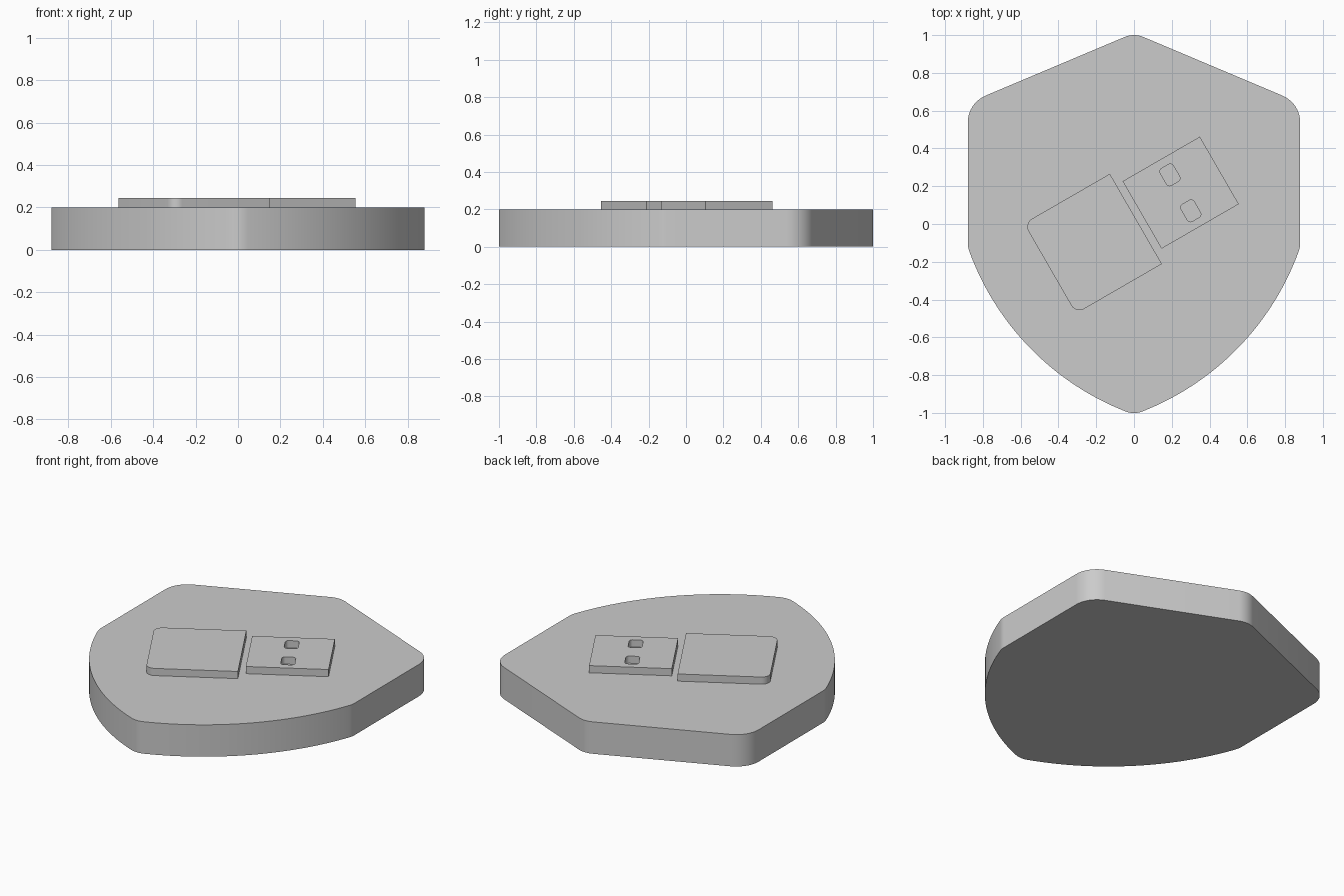
import bpy
import bmesh
import math
from mathutils import Vector, Matrix

cube = bpy.data.objects.get("Cube")
if cube:
    bpy.data.objects.remove(cube, do_unlink=True)

grey = bpy.data.materials.new("plain grey")
grey.use_nodes = True
colour = (0.6, 0.6, 0.6, 1)
grey.diffuse_color = colour
grey.node_tree.nodes["Principled BSDF"].inputs["Base Color"].default_value = colour


def rounded(corners, steps=10):
    """Outline from (x, y, radius) corners, each filleted with its radius."""
    points = []
    for i, (x, y, radius) in enumerate(corners):
        here = Vector((x, y))
        if radius == 0:
            points.append(here)
            continue
        to_prev = (Vector(corners[i - 1][:2]) - here).normalized()
        to_next = (Vector(corners[(i + 1) % len(corners)][:2]) - here).normalized()
        half = to_prev.angle(to_next) / 2
        centre = here + (to_prev + to_next).normalized() * radius / math.sin(half)
        start = here + to_prev * radius / math.tan(half) - centre
        end = here + to_next * radius / math.tan(half) - centre
        turn = start.angle_signed(end)
        for k in range(steps + 1):
            points.append(centre + Matrix.Rotation(-turn * k / steps, 2) @ start)
    return points


def rectangle(u0, u1, v0, v1, left_radius=0, right_radius=0):
    return rounded([(u0, v0, left_radius), (u1, v0, right_radius),
                    (u1, v1, right_radius), (u0, v1, left_radius)])


def prism(name, outlines, bottom, top, turn=0):
    """Upright prism; the first outline is the rim, the rest are holes."""
    bm = bmesh.new()
    for outline in outlines:
        verts = [bm.verts.new((p.x, p.y, bottom)) for p in outline]
        for a, b in zip(verts, verts[1:] + verts[:1]):
            bm.edges.new((a, b))
    bmesh.ops.triangle_fill(bm, edges=bm.edges[:], use_beauty=True, normal=(0, 0, 1))
    raised = bmesh.ops.extrude_face_region(bm, geom=bm.faces[:], use_keep_orig=True)
    lifted = [g for g in raised["geom"] if isinstance(g, bmesh.types.BMVert)]
    bmesh.ops.translate(bm, verts=lifted, vec=(0, 0, top - bottom))
    bmesh.ops.recalc_face_normals(bm, faces=bm.faces[:])
    mesh = bpy.data.meshes.new(name)
    bm.to_mesh(mesh)
    bm.free()
    mesh.materials.append(grey)
    obj = bpy.data.objects.new(name, mesh)
    obj.rotation_euler.z = turn
    bpy.context.collection.objects.link(obj)
    bpy.ops.object.select_all(action="DESELECT")
    obj.select_set(True)
    bpy.context.view_layer.objects.active = obj
    bpy.ops.object.shade_smooth_by_angle(angle=math.radians(30))
    return obj


# Shield base: straight shoulders, curved lower sides, softened corners
side_top = Vector((0.87, -0.15))
side_end = Vector((0.05, -0.99))
sagitta = 0.125
chord = side_end - side_top
radius = (chord.length ** 2 / 4 + sagitta ** 2) / (2 * sagitta)
outward = Vector((-chord.y, chord.x)).normalized()
centre = (side_top + side_end) / 2 - outward * (radius - sagitta)
sweep = 2 * math.asin(chord.length / 2 / radius)
steps = 32
curve = [centre + Matrix.Rotation(-sweep * (k / steps - 0.5), 2) @ (outward * radius)
         for k in range(steps + 1)]
if (curve[0] - side_top).length > (curve[-1] - side_top).length:
    curve.reverse()
half = [(0.88, 0.64, 0.155), (0.88, -0.12, 0.12)] + [(p.x, p.y, 0) for p in curve]
mirrored = [(-x, y, r) for x, y, r in reversed(half)]
shield = [(0, 1.011, 0.13)] + half + [(0, -1.009, 0.12)] + mirrored
prism("shield_base", [rounded(shield)], 0, 0.2)

# Raised memory stick, laid diagonally on the shield
tilt = math.radians(30)
prism("stick_body", [rectangle(-0.503, 0.022, -0.257, 0.294, left_radius=0.05)],
      0.19, 0.245, tilt)
holes = [rectangle(0.255, 0.335, v - 0.052, v + 0.052, 0.02, 0.02)
         for v in (0.13, -0.09)]
prism("stick_connector", [rectangle(0.061, 0.533, -0.186, 0.226)] + holes,
      0.19, 0.245, tilt)
